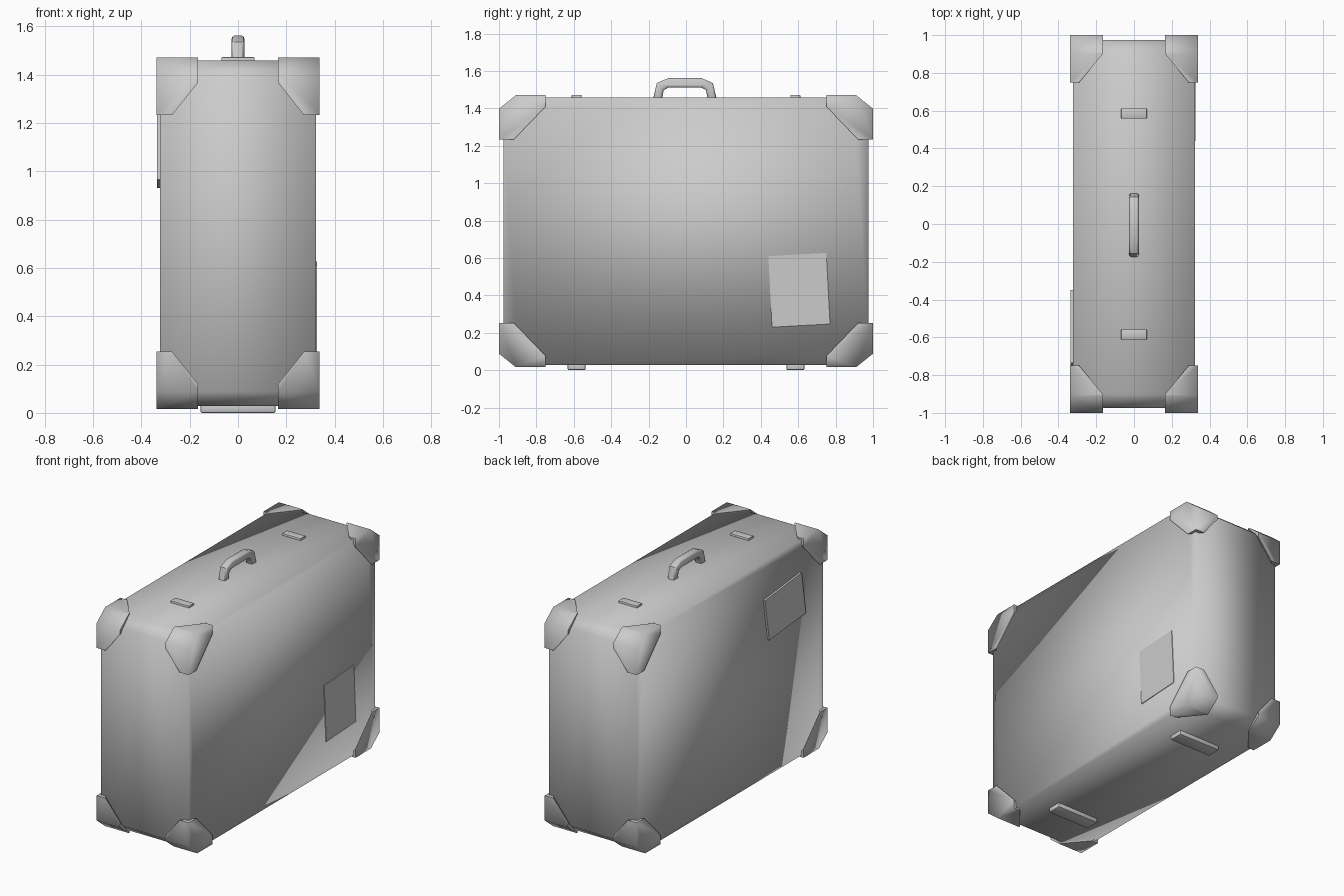
import bpy, bmesh
from mathutils import Vector

if "Cube" in bpy.data.objects:
    bpy.data.objects.remove(bpy.data.objects["Cube"])

CZ = 0.743  # mid height of the case


def finish(bm, name, angle=None):
    bmesh.ops.recalc_face_normals(bm, faces=bm.faces[:])
    for f in bm.faces:
        f.smooth = True
    me = bpy.data.meshes.new(name)
    bm.to_mesh(me)
    bm.free()
    ob = bpy.data.objects.new(name, me)
    bpy.context.collection.objects.link(ob)
    if angle:
        bpy.context.view_layer.objects.active = ob
        ob.select_set(True)
        bpy.ops.object.shade_smooth_by_angle(angle=angle)
        ob.select_set(False)
    return ob


def extrude_x(pts, x0, x1):
    """Prism along x from a (y, z) outline."""
    bm = bmesh.new()
    face = bm.faces.new([bm.verts.new((x0, y, z)) for y, z in pts])
    geo = bmesh.ops.extrude_face_region(bm, geom=[face])["geom"]
    verts = [v for v in geo if isinstance(v, bmesh.types.BMVert)]
    bmesh.ops.translate(bm, verts=verts, vec=(x1 - x0, 0, 0))
    bmesh.ops.recalc_face_normals(bm, faces=bm.faces[:])
    return bm


def box(name, y, z0, z1, hx, hy, bevel):
    bm = extrude_x([(y - hy, z0), (y + hy, z0), (y + hy, z1), (y - hy, z1)], -hx, hx)
    bmesh.ops.bevel(bm, geom=bm.edges[:], offset=bevel, segments=2,
                    profile=0.5, affect='EDGES')
    return finish(bm, name, 0.7)


# Case body: chamfered outline, smooth across every edge
quarter = [(0.975, 0.655), (0.90, 0.715)]
outline = (quarter + [(-y, z) for y, z in reversed(quarter)]
           + [(-y, -z) for y, z in quarter]
           + [(y, -z) for y, z in reversed(quarter)])
finish(extrude_x([(y, CZ + z) for y, z in outline], -0.322, 0.322), "case_body")


# Corner guards: one corner block cut by a slanting plane, mirrored eight ways
def guard(sx, sy, sz):
    bm = extrude_x([(0.75, 0.49), (1.0, 0.49), (1.0, 0.655), (0.91, 0.727), (0.75, 0.727)],
                   0.165, 0.338)
    bmesh.ops.bisect_plane(bm, geom=bm.verts[:] + bm.edges[:] + bm.faces[:],
                           plane_co=(0.29, 0.75, 0.727), plane_no=(1, 0.83, 0.8),
                           clear_inner=True)
    bmesh.ops.holes_fill(bm, edges=[e for e in bm.edges if e.is_boundary])
    bmesh.ops.recalc_face_normals(bm, faces=bm.faces[:])
    out = Vector((1, 0.83, 0.8))
    rim = [f for f in bm.faces if f.normal.dot(out) < 0]
    for f in rim:
        for e in f.edges:
            e.smooth = False
    for v in bm.verts:
        v.co = (v.co.x * sx, v.co.y * sy, CZ + v.co.z * sz)
    finish(bm, "corner_guard")


for sx in (-1, 1):
    for sy in (-1, 1):
        for sz in (-1, 1):
            guard(sx, sy, sz)

# Feet and latches
for s in (-1, 1):
    box("foot", s * 0.585, 0.0, 0.04, 0.156, 0.048, 0.008)
    box("latch", s * 0.585, 1.445, 1.472, 0.069, 0.027, 0.006)

# Carry handle: arched strip with rounded edges
outer = [(0.17, 1.45), (0.15, 1.535), (0.09, 1.561)]
inner = [(0.09, 1.51), (0.113, 1.497), (0.122, 1.45)]
arch = (outer + [(-y, z) for y, z in reversed(outer)]
        + [(-y, z) for y, z in reversed(inner)] + inner)
arch = [(y - 0.006, z) for y, z in arch]
bm = extrude_x(arch, -0.026, 0.026)
long_edges = [e for e in bm.edges if abs(e.verts[0].co.x - e.verts[1].co.x) < 1e-5]
bmesh.ops.bevel(bm, geom=long_edges, offset=0.012, segments=2, profile=0.5, affect='EDGES')
finish(bm, "handle", 0.8)

# Paper labels, one on each broad side
finish(extrude_x([(0.44, 0.61), (0.75, 0.627), (0.77, 0.247), (0.46, 0.23)],
                 0.315, 0.326), "label_right", 0.5)
finish(extrude_x([(-0.35, 1.21), (-0.735, 1.25), (-0.78, 0.965), (-0.395, 0.93)],
                 -0.335, -0.315), "label_left", 0.5)
